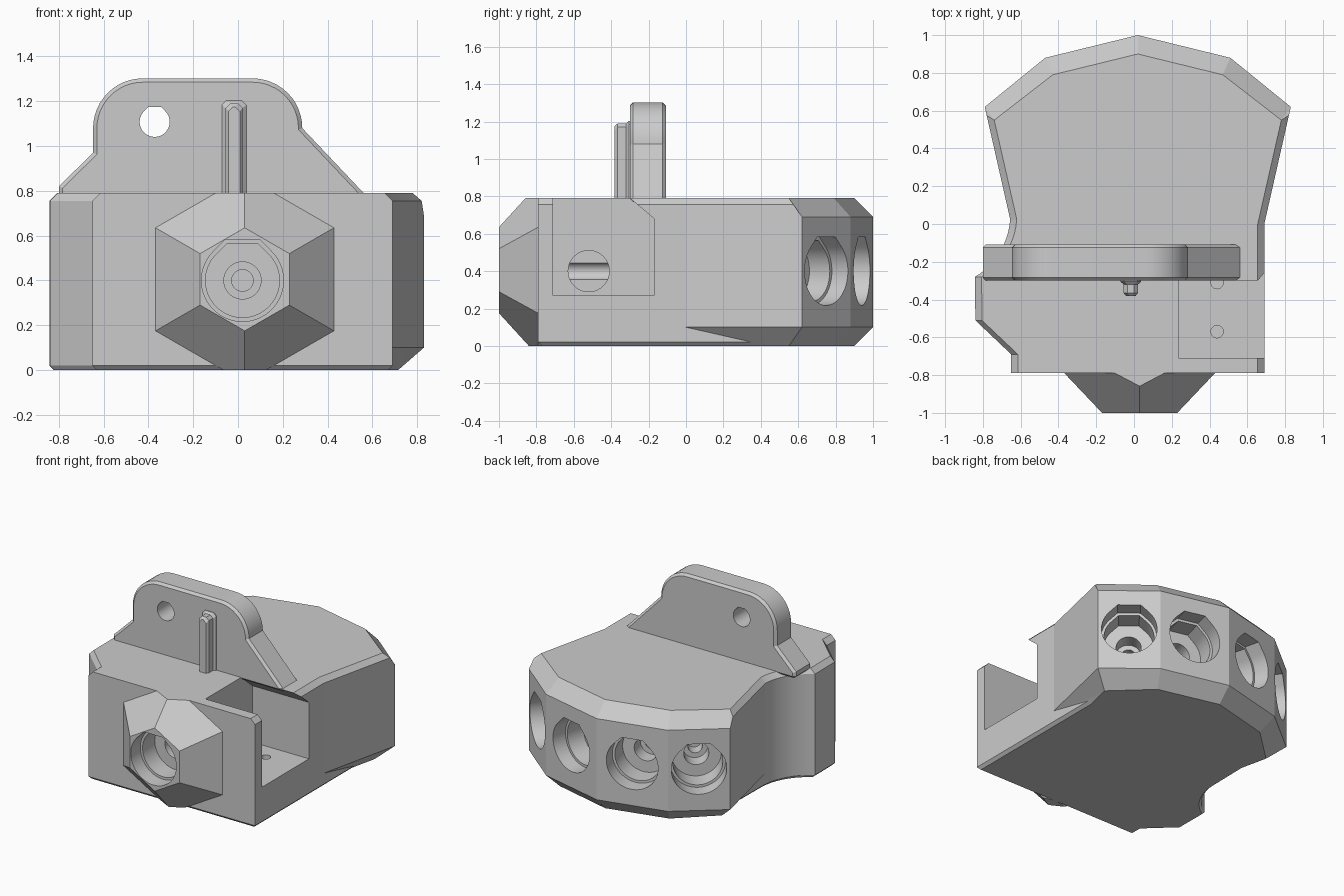
import bpy, bmesh
from math import sin, cos, tan, pi, radians, atan2
from mathutils import Matrix, Vector

if "Cube" in bpy.data.objects:
    bpy.data.objects.remove(bpy.data.objects["Cube"])

grey = bpy.data.materials.new("plain grey")
grey.use_nodes = True
COLOUR = (0.6, 0.6, 0.6, 1)
grey.diffuse_color = COLOUR
grey.node_tree.nodes["Principled BSDF"].inputs["Base Color"].default_value = COLOUR


def loft(name, rings):
    """Solid through matching rings of points, capped at both ends."""
    bm = bmesh.new()
    loops = [[bm.verts.new(p) for p in ring] for ring in rings]
    n = len(loops[0])
    for a, b in zip(loops, loops[1:]):
        for i in range(n):
            j = (i + 1) % n
            bm.faces.new((a[i], a[j], b[j], b[i]))
    bm.faces.new(loops[0][::-1])
    bm.faces.new(loops[-1])
    bmesh.ops.remove_doubles(bm, verts=bm.verts, dist=0.0005)
    bmesh.ops.recalc_face_normals(bm, faces=bm.faces)
    mesh = bpy.data.meshes.new(name)
    bm.to_mesh(mesh)
    bm.free()
    mesh.materials.append(grey)
    ob = bpy.data.objects.new(name, mesh)
    bpy.context.collection.objects.link(ob)
    return ob


def bake(ob):
    """Replace the mesh with its modified result."""
    graph = bpy.context.evaluated_depsgraph_get()
    ob.data = bpy.data.meshes.new_from_object(ob.evaluated_get(graph))
    ob.modifiers.clear()


def combine(ob, tool, operation="DIFFERENCE"):
    mod = ob.modifiers.new("cut", "BOOLEAN")
    mod.operation, mod.solver, mod.object = operation, "EXACT", tool
    bake(ob)
    bpy.data.objects.remove(tool)


def flat_top_circle(r, n=48):
    """Circle whose top is squared off by two slopes and a flat."""
    w = r * tan(pi / 8)
    arc = [(r * cos(a), r * sin(a)) for a in
           (radians(135) + radians(270) * i / n for i in range(n + 1))]
    return arc + [(w, r), (-w, r)]


def circle(r, n=40):
    return [(r * cos(2 * pi * i / n), r * sin(2 * pi * i / n)) for i in range(n)]


def along(shape, origin, direction, start, end):
    """Prism of a (side, up) shape running along a horizontal direction."""
    d = Vector(direction).normalized()
    side = Vector((-d.y, d.x, 0))
    return loft("cutter", [[Vector(origin) + d * t + side * u + Vector((0, 0, v))
                            for u, v in shape] for t in (start, end)])


def box(lo, hi):
    return loft("cutter", [[(lo[0], lo[1], z), (hi[0], lo[1], z),
                            (hi[0], hi[1], z), (lo[0], hi[1], z)]
                           for z in (lo[2], hi[2])])


def stepped_bore(ob, origin, inward, narrow_end):
    for shape, end in ((flat_top_circle(0.183), 0.11), (flat_top_circle(0.165), 0.25),
                       (circle(0.083), 0.36), (circle(0.048), narrow_end)):
        combine(ob, along(shape, origin, inward, -0.05, end))


TOP = 0.79
MID = 0.02

# Front block with a scooped left wing
scoop = [(-1.04 + 0.385 * cos(a), 0.05 + 0.385 * sin(a))
         for a in (radians(-59 * i / 12) for i in range(13))]
plan = [(0.69, -0.79), (0.69, 0.36), (-0.65, 0.36)] + scoop + [
    (-0.84, -0.51), (-0.65, -0.69), (-0.65, -0.79)]


def shrink(d, front=0):
    return [(x - d if x > 0 else x + d, y + front if y < -0.75 else y) for x, y in plan]


body = loft("body", [[(x, y, z) for x, y in pts] for pts, z in (
    (shrink(0.02, 0.02), 0), (plan, 0.02), (plan, 0.755), (shrink(0.035), TOP))])


# Flared rear with four facets
def fan(half, z):
    """Mirror right-hand points, ending on the centre line."""
    pts = [(x, y, h) for (x, y), h in zip(half, z)]
    return pts + [(2 * MID - x, y, h) for x, y, h in pts[-2::-1]]


outer = [(0.69, 0), (0.82, 0.575), (0.83, 0.62), (0.51, 0.88), (MID, 1)]
low = [(0.59, 0), (0.715, 0.55), (0.715, 0.55), (0.46, 0.79), (MID, 0.9)]
high = [(0.655, 0), (0.78, 0.55), (0.78, 0.55), (0.47, 0.79), (MID, 0.9)]
rear = loft("rear", [fan(low, [0] * 5), fan(outer, [0.1] * 5),
                     fan(outer, [0.755, 0.755, 0.69, 0.69, 0.69]), fan(high, [TOP] * 5)])
combine(body, rear, "UNION")


# Six-sided nose, trimmed level with the body
def hexagon(r, y):
    return [(0.03 + r * sin(i * pi / 3), y, 0.405 + r * cos(i * pi / 3)) for i in range(6)]


nose = loft("nose", [hexagon(0.3, -0.72), hexagon(0.46, -0.79), hexagon(0.23, -1)])
combine(nose, box((-1, -1.2, TOP), (1, 0, 1.2)))
combine(nose, box((-1, -1.2, -0.5), (1, 0, 0)))
combine(body, nose, "UNION")

# Side pocket, open above, with a sloping roof at its back
pocket = [(-0.71, 0.27), (-0.17, 0.27), (-0.17, 0.68), (-0.3, TOP), (-0.3, 0.9), (-0.71, 0.9)]
combine(body, along(pocket, (0, 0, 0), (1, 0, 0), 0.235, 0.8))
combine(body, along(circle(0.11), (0, -0.52, 0.4), (1, 0, 0), 0.0, 0.3))
for y in (-0.31, -0.57):
    combine(body, loft("cutter", [[(0.44 + u, y + v, z) for u, v in circle(0.033, 20)]
                                  for z in (0.12, 0.3)]))

# Stepped sockets in the nose and in each rear facet
stepped_bore(body, (MID, -1, 0.4), (0, 1, 0), 0.75)
right = outer[2:]
for a, b in zip(right, right[1:]):
    for s in (1, -1):
        centre = (MID + s * ((a[0] + b[0]) / 2 - MID), (a[1] + b[1]) / 2, 0.4)
        stepped_bore(body, centre, (-s * (b[1] - a[1]), -(a[0] - b[0]), 0), 0.45)


# Upright mounting tab with rounded shoulders
def shoulder(cx, start):
    return [(cx + 0.222 * cos(a), 1.08 + 0.222 * sin(a))
            for a in (radians(start + 90 * i / 12) for i in range(13))]


profile = [(-0.8, 0.77), (0.58, 0.77)] + shoulder(0.065, 0) + shoulder(-0.425, 90) + [
    (-0.647, 0.97), (-0.8, 0.82)]
tab = loft("mounting_tab", [[(x, y, z) for x, z in profile] for y in (-0.3, -0.108)])
bevel = tab.modifiers.new("bevel", "BEVEL")
bevel.width, bevel.segments, bevel.angle_limit = 0.017, 1, radians(60)
bake(tab)
combine(tab, along(flat_top_circle(0.067), (-0.372, 0, 1.108), (0, 1, 0), -0.5, 0.1))


# Stepped rib on the front of the tab
def rib_ring(w, y, top):
    c = 0.02
    return [(-0.017 + x, y, z) for x, z in
            ((-w, 0.77), (w, 0.77), (w, top - c), (w - c, top), (c - w, top), (-w, top - c))]


rib = loft("rib", [rib_ring(0.055, -0.28, 1.203), rib_ring(0.055, -0.305, 1.203),
                   rib_ring(0.038, -0.32, 1.19), rib_ring(0.038, -0.365, 1.19),
                   rib_ring(0.025, -0.382, 1.175)])

for ob in (body, tab, rib):
    bpy.ops.object.select_all(action="DESELECT")
    ob.select_set(True)
    bpy.context.view_layer.objects.active = ob
    bpy.ops.object.shade_smooth_by_angle(angle=radians(12))
